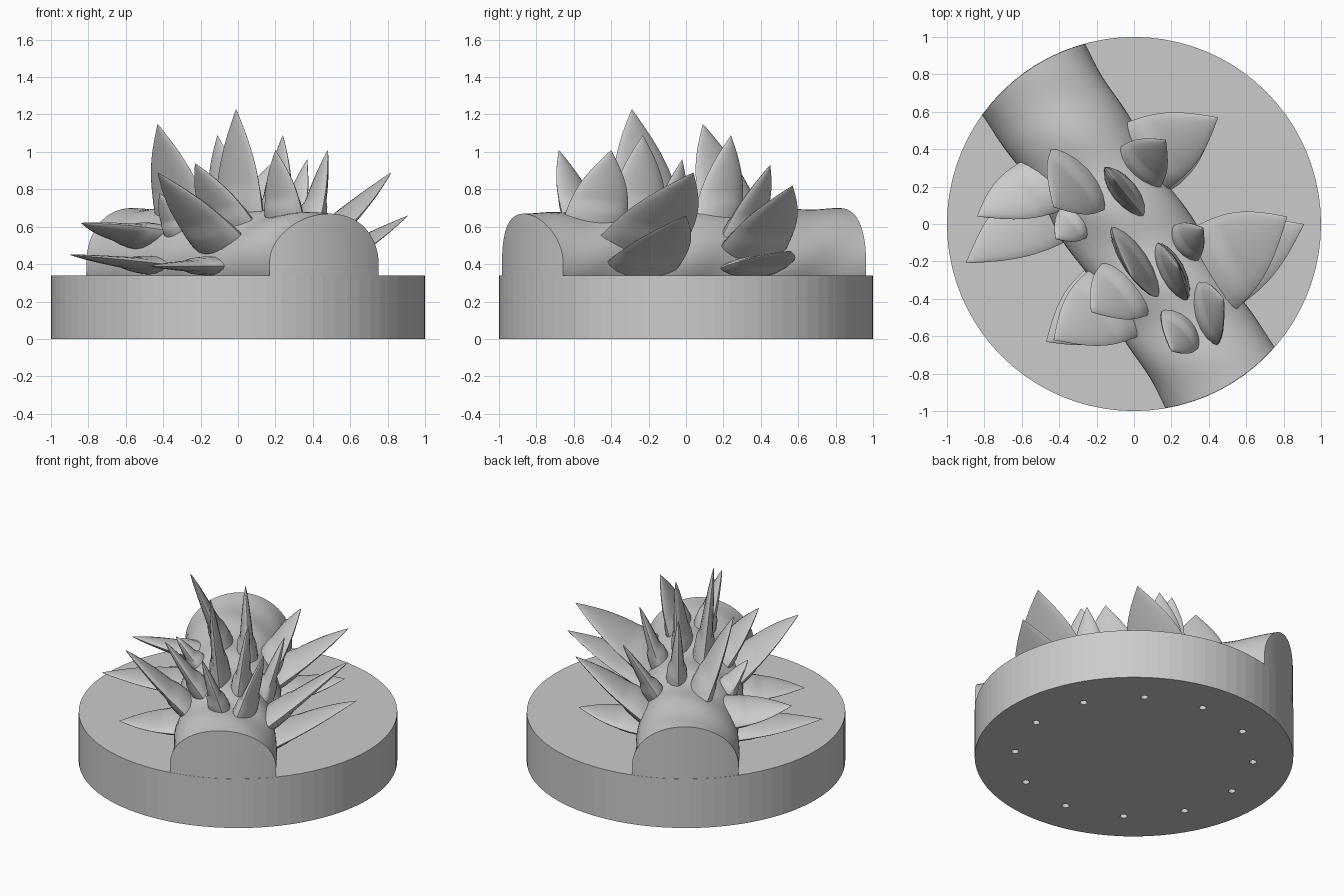
import bpy, bmesh
from math import sin, cos, pi, sqrt, radians
from mathutils import Vector

old = bpy.data.objects.get("Cube")
if old:
    bpy.data.objects.remove(old, do_unlink=True)

COLOUR = (0.6, 0.6, 0.6, 1)
grey = bpy.data.materials.new("plain grey")
grey.use_nodes = True
grey.diffuse_color = COLOUR
grey.node_tree.nodes["Principled BSDF"].inputs["Base Color"].default_value = COLOUR


def finish(name, bm, smooth=False):
    bmesh.ops.recalc_face_normals(bm, faces=bm.faces)
    mesh = bpy.data.meshes.new(name)
    bm.to_mesh(mesh)
    bm.free()
    mesh.materials.append(grey)
    ob = bpy.data.objects.new(name, mesh)
    bpy.context.collection.objects.link(ob)
    if smooth:
        bpy.ops.object.select_all(action='DESELECT')
        ob.select_set(True)
        bpy.context.view_layer.objects.active = ob
        bpy.ops.object.shade_smooth_by_angle(angle=radians(50))
    return ob


def cylinder(bm, x, y, bottom, top, radius, sides):
    made = bmesh.ops.create_cone(bm, cap_ends=True, segments=sides, radius1=radius,
                                 radius2=radius, depth=top - bottom)
    bmesh.ops.translate(bm, verts=made["verts"], vec=(x, y, (bottom + top) / 2))


# Round base with a ring of small holes underneath
bm = bmesh.new()
cylinder(bm, 0, 0, 0, 0.34, 1, 80)
base = finish("round_base", bm)
bm = bmesh.new()
HOLES = 12
for i in range(HOLES):
    turn = radians(25) + 2 * pi * i / HOLES
    cylinder(bm, 0.75 * cos(turn), 0.75 * sin(turn), -0.03, 0.03, 0.023, 16)
cutter = finish("hole_cutter", bm)
cutter.hide_render = True
cutter.hide_set(True)
cut = base.modifiers.new("holes", 'BOOLEAN')
cut.operation = 'DIFFERENCE'
cut.object = cutter

# Arched trunk lying across the base, its ends trimmed to the rim
ALONG = Vector((0.53, -0.848, 0))
ACROSS = Vector((0.848, 0.53, 0))
SHIFT, WIDE, TALL, SPRING = -0.045, 0.335, 0.285, 0.4
ROWS, COLS = 48, 32
bm = bmesh.new()
grid = []
for j in range(COLS + 1):
    arc = -0.3 + (pi + 0.6) * j / COLS
    end = sqrt(0.996 - (WIDE * cos(arc) + SHIFT) ** 2)
    row = []
    for i in range(ROWS + 1):
        t = 2 * i / ROWS - 1
        lump = 0.012 * (1 - t ** 4)
        wide = WIDE + lump * (sin(9 * t + 3 * arc) - 1.5)
        tall = TALL - 0.015 * t + lump * sin(13 * t + 2 * arc)
        p = ALONG * (t * end) + ACROSS * (wide * cos(arc) + SHIFT)
        p.z = SPRING + tall * sin(arc)
        row.append(bm.verts.new(p))
    grid.append(row)
for near, far in zip(grid, grid[1:]):
    for i in range(ROWS):
        bm.faces.new((near[i], near[i + 1], far[i + 1], far[i]))
for i in (0, ROWS):
    foot = [bm.verts.new((row[i].co.x, row[i].co.y, 0.315)) for row in grid]
    for j in range(COLS):
        bm.faces.new((grid[j][i], grid[j + 1][i], foot[j + 1], foot[j]))
finish("trunk", bm, smooth=True)


def on_trunk(x, y):
    """Point just under the trunk's skin above a plan position."""
    side = (ACROSS.dot(Vector((x, y, 0))) - SHIFT) / WIDE
    return Vector((x, y, SPRING - 0.01 + TALL * sqrt(1 - min(abs(side), 0.92) ** 2)))


# Thorn: a lens-shaped blade lofted from a base line to its tip
def thorn(name, start, stop, tip, thick):
    half, mid = (stop - start) / 2, (start + stop) / 2
    normal = half.cross(tip - mid).normalized()
    bm = bmesh.new()
    rings = []
    steps, sides = 16, 16
    for k in range(steps):
        t = -0.15 + 1.145 * k / (steps - 1)
        up = max(t, 0)
        width = (1 - up) * 0.93 + 0.2 * sin(pi * up)
        # a low collar swells the foot of the blade
        collar = 1.3 if t < 0.16 else 1
        depth = thick * collar * (1 - up) ** 0.75
        centre = mid.lerp(tip, t)
        ring = []
        for s in range(sides):
            turn = 2 * pi * s / sides
            lens = sin(turn) * abs(sin(turn)) ** 0.3
            ring.append(bm.verts.new(centre + half * width * cos(turn) + normal * depth * lens))
        rings.append(ring)
    for low, high in zip(rings, rings[1:]):
        for s in range(sides):
            e = (s + 1) % sides
            bm.faces.new((low[s], low[e], high[e], high[s]))
    bm.faces.new(rings[0])
    bm.faces.new(rings[-1])
    finish("thorn_" + name, bm, smooth=True)


# Thorns rooted on the trunk: base line in plan, then the tip
for name, start, stop, tip in (
    ("crest_front", (-.13, 0), (.14, -.4), (-.01, -.29, 1.23)),
    ("crest_back", (-.16, .31), (.06, .03), (-.11, .24, 1.09)),
    ("crest_left", (.12, -.09), (.29, -.42), (.24, -.23, 1.09)),
    ("crest_right", (-.45, .42), (-.14, .07), (-.43, .09, 1.15)),
    ("upper_front_middle", (.14, -.46), (.35, -.67), (.2, -.68, 1.01)),
    ("upper_front_left", (.34, -.3), (.45, -.66), (.48, -.4, 1.01)),
    ("upper_front_right", (-.18, -.2), (.08, -.5), (-.23, -.47, .94)),
    ("upper_middle_left", (.21, 0), (.35, -.2), (.37, -.02, .96)),
    ("upper_middle_right", (-.4, .09), (-.25, -.08), (-.42, -.08, .78)),
    ("upper_back_left", (-.08, .42), (.15, .19), (.17, .45, .93)),
    ("side_left", (.33, .01), (.56, -.47), (.82, .04, .89)),
    ("side_back_left", (-.04, .56), (.2, .18), (.45, .57, .82)),
    ("side_front_right", (-.26, -.24), (.02, -.62), (-.43, -.62, .89)),
    ("side_right", (-.62, .34), (-.38, .06), (-.84, .04, .62)),
):
    thorn(name, on_trunk(*start), on_trunk(*stop), Vector(tip), 0.052)

# Lowest thorns, spreading just above the base
for name, start, stop, tip in (
    ("low_left", (.36, -.02), (.56, -.46), (.91, 0, .66)),
    ("low_back_left", (.05, .55), (.25, .2), (.43, .56, .47)),
    ("low_front_right", (-.28, -.24), (-.06, -.6), (-.47, -.63, .39)),
    ("low_right", (-.58, .27), (-.3, -.08), (-.9, -.21, .45)),
):
    thorn(name, Vector((*start, 0.39)), Vector((*stop, 0.39)), Vector(tip), 0.04)
